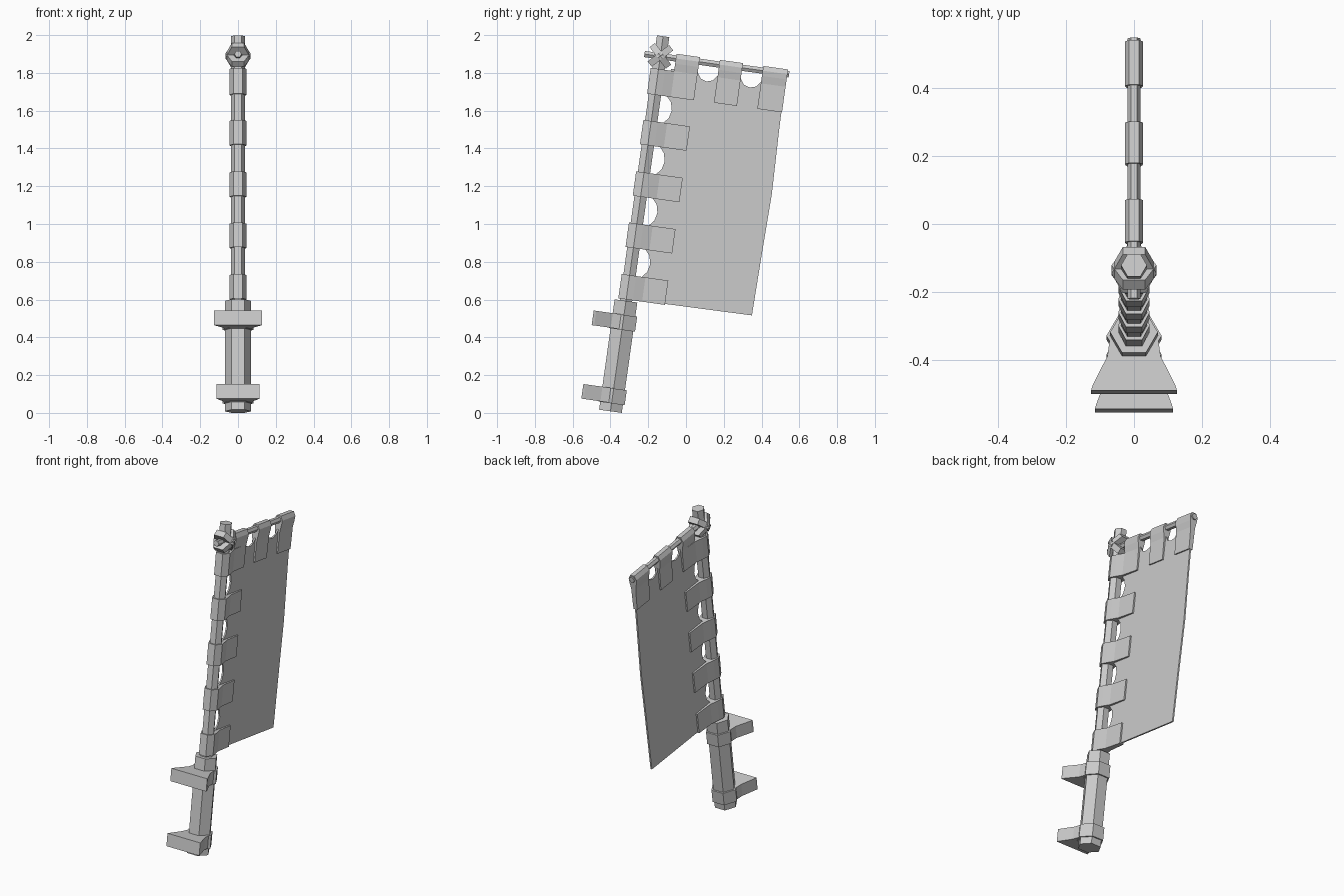
import bpy, bmesh, math
from mathutils import Matrix, Vector

if "Cube" in bpy.data.objects:
    bpy.data.objects.remove(bpy.data.objects["Cube"])

# Everything is laid out upright (x across, y along cloth, z along pole), then leaned 8 degrees
LEAN = Matrix.Translation((0, -0.40, 0.0085)) @ Matrix.Rotation(math.radians(-8), 4, 'X')


def prism(name, pts, axis, lo, hi, local=Matrix()):
    """Extrude a 2D outline along one axis (outline uses the other two axes in order)."""
    def place(p, t):
        c = list(p)
        c.insert(axis, t)
        return LEAN @ local @ Vector(c)
    bm = bmesh.new()
    a = [bm.verts.new(place(p, lo)) for p in pts]
    b = [bm.verts.new(place(p, hi)) for p in pts]
    bm.faces.new(a)
    bm.faces.new(b)
    n = len(pts)
    for i in range(n):
        bm.faces.new((a[i], a[(i + 1) % n], b[(i + 1) % n], b[i]))
    bmesh.ops.recalc_face_normals(bm, faces=bm.faces)
    me = bpy.data.meshes.new(name)
    bm.to_mesh(me)
    bm.free()
    ob = bpy.data.objects.new(name, me)
    bpy.context.collection.objects.link(ob)
    return ob


def hexagon(r, sy=1.0):
    return [(r * math.cos(k * math.pi / 3), sy * r * math.sin(k * math.pi / 3)) for k in range(6)]


def mirrored(half):
    """Close a half outline (x >= 0) by mirroring it across x = 0."""
    return half + [(-x, y) for x, y in reversed(half)]


# Handle socket and pole
prism("socket", hexagon(0.07), 2, 0, 0.59)
prism("pole", hexagon(0.038), 2, 0.58, 2.005)

# Collars with flared mounting brackets behind the socket
for name, z0, z1, w in (("lower", 0.045, 0.122, 0.115), ("upper", 0.438, 0.515, 0.126)):
    prism(name + "_collar", hexagon(0.081), 2, z0 - 0.003, z1)
    prism(name + "_bracket", mirrored([(0.07, 0.0), (0.078, -0.06), (w - 0.004, -0.148), (w, -0.162)]),
          2, z0, z1 + 0.001)

# Crossbar and the crossed lashing that ties it to the pole
prism("crossbar", [(x, z + 1.898) for x, z in hexagon(0.019)], 1, -0.085, 0.688)
for side in (-1, 1):
    tilt = Matrix.Translation((0, 0, 1.90)) @ Matrix.Rotation(side * math.radians(45), 4, 'X')
    prism("lashing", hexagon(0.066, 1.25), 2, -0.018, 0.018, tilt)

# Cloth panel, scalloped between the loops on the pole side and the top
flaps = [(0.598, 0.728), (0.873, 1.003), (1.147, 1.277), (1.422, 1.552), (1.692, 1.83)]
straps = [(0.083, 0.208), (0.315, 0.438), (0.547, 0.679)]
outline = [(0.06, 0.602)]
for (a0, a1), (b0, b1) in zip(flaps, flaps[1:]):
    h = b0 - a1
    outline += [(0.065, a1), (0.09, a1 + h * 0.2), (0.1, a1 + h * 0.5), (0.09, a1 + h * 0.8), (0.065, b0)]
outline += [(0.065, 1.84)]
for (a0, a1), (b0, b1) in zip(straps, straps[1:]):
    w = b0 - a1
    outline += [(a1, 1.84), (a1 + w * 0.2, 1.81), (a1 + w * 0.5, 1.80), (a1 + w * 0.8, 1.81), (b0, 1.84)]
outline += [(0.674, 1.84), (0.677, 1.6), (0.686, 1.25), (0.678, 0.95), (0.671, 0.607)]
prism("banner_cloth", outline, 0, -0.005, 0.005)

# Side loops wrapping the pole
loop = mirrored([(0.024, -0.042), (0.046, 0.0), (0.036, 0.035), (0.02, 0.085), (0.014, 0.207)])
for z0, z1 in flaps:
    prism("side_loop", loop, 2, z0, z1)

# Top loops hanging over the crossbar
loop = mirrored([(0.014, 1.923), (0.027, 1.898), (0.024, 1.87), (0.016, 1.83), (0.013, 1.694)])
for y0, y1 in straps:
    prism("top_loop", loop, 1, y0, y1)
